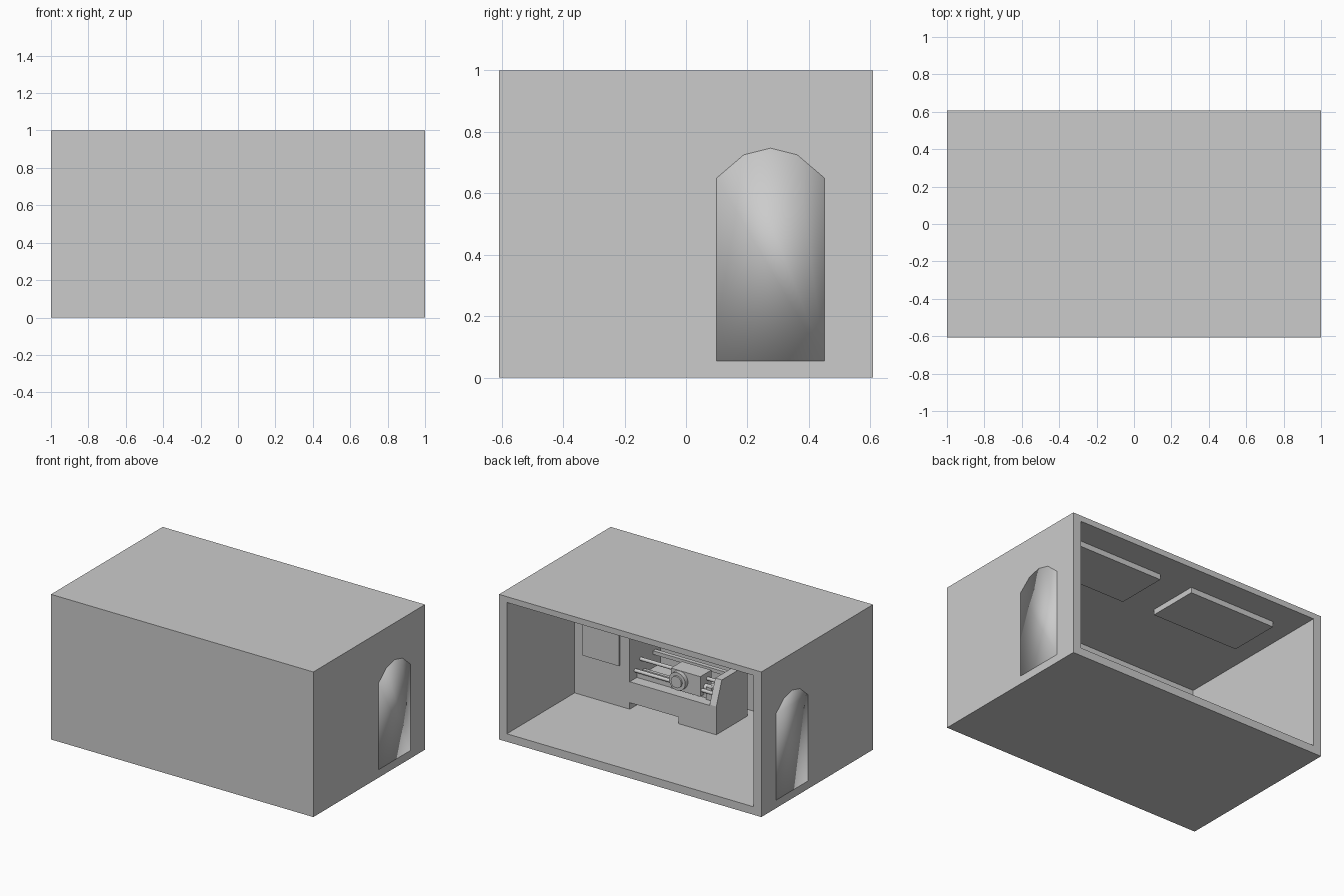
import bpy, bmesh, math
from mathutils import Matrix

if "Cube" in bpy.data.objects:
    bpy.data.objects.remove(bpy.data.objects["Cube"])

grey = bpy.data.materials.new("plain_grey")
grey.diffuse_color = (0.6, 0.6, 0.6, 1)
grey.use_nodes = True
grey.node_tree.nodes["Principled BSDF"].inputs["Base Color"].default_value = grey.diffuse_color


def finish(name, bm):
    bmesh.ops.recalc_face_normals(bm, faces=bm.faces[:])
    me = bpy.data.meshes.new(name)
    bm.to_mesh(me)
    bm.free()
    me.materials.append(grey)
    ob = bpy.data.objects.new(name, me)
    bpy.context.collection.objects.link(ob)
    return ob


def box(name, x0, x1, y0, y1, z0, z1):
    bm = bmesh.new()
    m = Matrix.Translation(((x0 + x1) / 2, (y0 + y1) / 2, (z0 + z1) / 2)) @ \
        Matrix.Diagonal((x1 - x0, y1 - y0, z1 - z0, 1))
    bmesh.ops.create_cube(bm, size=1, matrix=m)
    return finish(name, bm)


def prism(name, profile, x0, x1, smooth_end=None):
    """Extrude a (y, z) profile along x; smooth_end shades all but the far cap."""
    bm = bmesh.new()
    a = [bm.verts.new((x0, y, z)) for y, z in profile]
    b = [bm.verts.new((x1, y, z)) for y, z in profile]
    n = len(a)
    caps = [bm.faces.new(a), bm.faces.new(b)]
    for i in range(n):
        bm.faces.new((a[i], a[(i + 1) % n], b[(i + 1) % n], b[i]))
    if smooth_end is not None:
        for f in bm.faces:
            f.smooth = f is not caps[1 - smooth_end]
    return finish(name, bm)


def rod(name, start, axis, length, r, sides=16):
    bm = bmesh.new()
    bmesh.ops.create_cone(bm, cap_ends=True, segments=sides, radius1=r,
                          radius2=r, depth=length)
    rot = Matrix.Rotation(math.pi / 2, 4, 'Y' if axis == 'X' else 'X')
    off = (length / 2, 0, 0) if axis == 'X' else (0, length / 2, 0)
    bmesh.ops.transform(bm, verts=bm.verts, matrix=Matrix.Translation(start)
                        @ Matrix.Translation(off) @ rot)
    for f in bm.faces:
        f.smooth = len(f.verts) == 4
    return finish(name, bm)


def cut(target, cutter):
    mod = target.modifiers.new("cut", 'BOOLEAN')
    mod.operation, mod.solver, mod.object = 'DIFFERENCE', 'EXACT', cutter
    bpy.context.view_layer.objects.active = target
    bpy.ops.object.modifier_apply(modifier=mod.name)
    bpy.data.objects.remove(cutter)


# Room shell, open at the back
FLOOR, CEIL, INX = 0.055, 0.96, 0.94
room = box("room_shell", -1, 1, -0.608, 0.608, 0, 1)
cut(room, box("room_space", -INX, INX, -0.55, 0.9, FLOOR, CEIL))

# Arched doors filling openings in both side walls
arch = [(0.10, FLOOR), (0.45, FLOOR), (0.45, 0.65), (0.362, 0.725),
        (0.275, 0.747), (0.188, 0.725), (0.10, 0.65)]
for side, x0, x1, end in (("left", -1, -INX, 0), ("right", INX, 1, 1)):
    cut(room, prism("door_hole", arch, x0 - 0.02, x1 + 0.02))
    prism(side + "_door", arch, x0, x1, end)

# Ceiling lamps
for side, cx in (("left", -0.44), ("right", 0.47)):
    box(side + "_ceiling_lamp", cx - 0.33, cx + 0.33, 0.06, 0.42, 0.922, CEIL)

# Lathe: headstock cabinet, bed, feet
YF, YB = -0.13, -0.47
box("headstock", 0.52, INX, YB, YF, FLOOR, 0.66)
box("headstock_panel", 0.595, 0.87, YF, YF + 0.012, 0.336, 0.60)
box("bed", -0.09, 0.52, YB, YF, 0.10, 0.244)
box("tail_foot", -0.09, 0.15, YB, YF, FLOOR, 0.10)
prism("end_guard", [(YF, FLOOR), (YF, 0.25), (-0.19, 0.41), (YB, 0.41),
                    (YB, FLOOR)], -0.14, -0.09)

# Lathe: ways, feed rods and the rear rail
for i, y in enumerate((-0.22, -0.28)):
    box(f"bed_way_{i + 1}", -0.09, 0.52, y - 0.012, y + 0.012, 0.244, 0.275)
for i, (y, z) in enumerate(((-0.19, 0.30), (-0.25, 0.357))):
    rod(f"feed_rod_{i + 1}", (-0.09, y, z), 'X', 0.61, 0.012)
box("rear_rail", -0.09, 0.52, -0.415, -0.385, 0.335, 0.36)

# Lathe: carriage, handwheel and tailstock
box("carriage", 0.01, 0.234, -0.29, -0.17, 0.262, 0.40)
rod("handwheel", (0.166, -0.17, 0.336), 'Y', 0.03, 0.062, 24)
rod("handwheel_hub", (0.166, -0.14, 0.336), 'Y', 0.012, 0.04, 24)
box("tailstock", -0.06, -0.02, -0.26, -0.19, 0.244, 0.33)
rod("tailstock_spindle", (-0.04, -0.225, 0.31), 'X', 0.06, 0.022)
